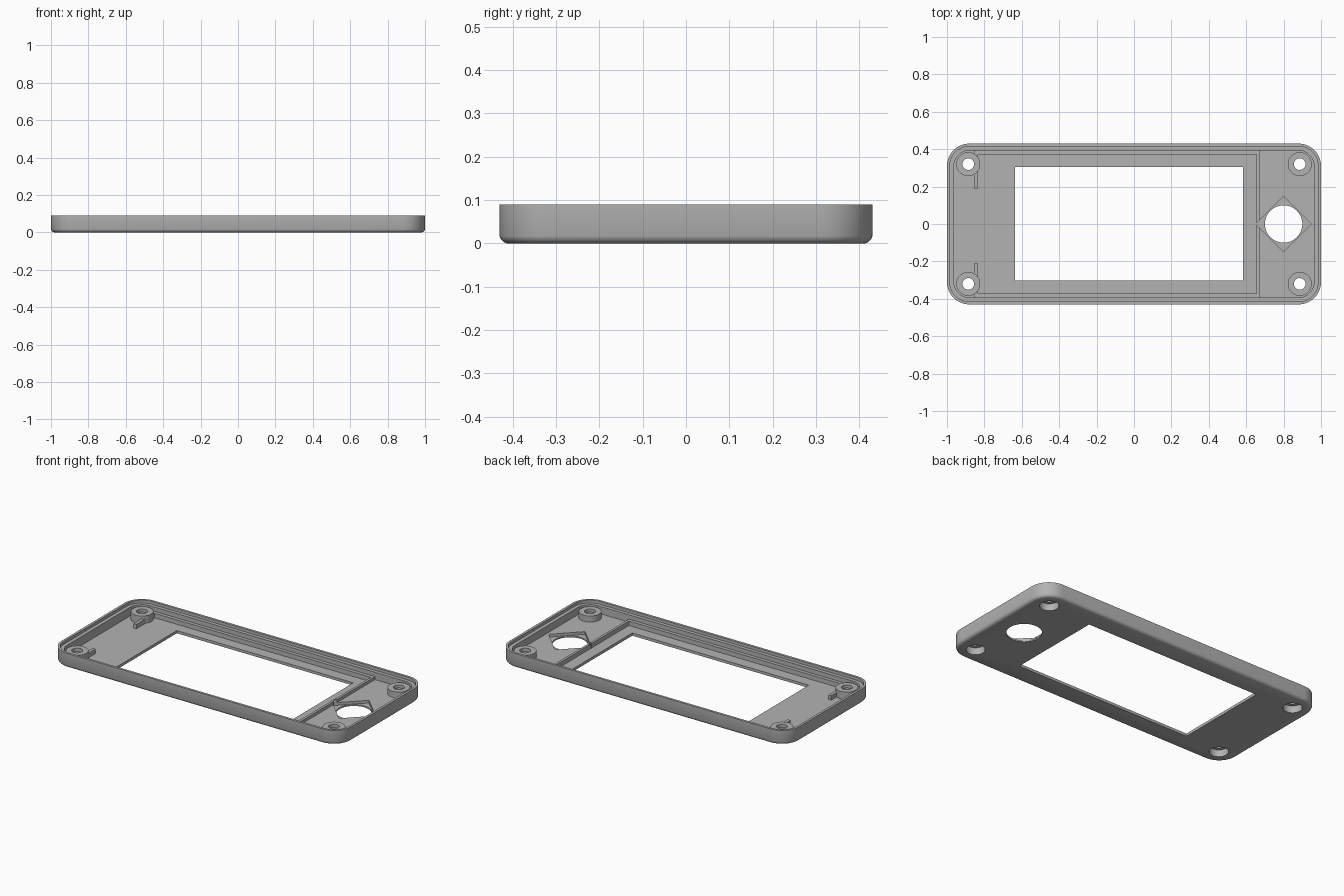
import bpy, bmesh, math

if "Cube" in bpy.data.objects:
    bpy.data.objects.remove(bpy.data.objects["Cube"], do_unlink=True)

grey = bpy.data.materials.new("plain grey")
grey.use_nodes = True
grey.diffuse_color = (0.45, 0.45, 0.45, 1)
grey.node_tree.nodes["Principled BSDF"].inputs["Base Color"].default_value = (0.45, 0.45, 0.45, 1)

HX, HY, CORNER, TOP = 1.0, 0.43, 0.12, 0.09
WALL = 0.037            # full wall thickness
LOW, HIGH = 0.017, 0.026  # floor heights left and right of the divider
RAIL = 0.045
BOSS_X, BOSS_Y, BOSS_TOP = 0.886, 0.32, 0.064


def rounded(x0, x1, y0, y1, r, steps=10):
    """Outline of a rounded rectangle, counter-clockwise."""
    pts = []
    corners = [(x1 - r, y1 - r), (x0 + r, y1 - r), (x0 + r, y0 + r), (x1 - r, y0 + r)]
    for q, (cx, cy) in enumerate(corners):
        for i in range(steps + 1):
            a = math.pi / 2 * (q + i / steps)
            pts.append((cx + r * math.cos(a), cy + r * math.sin(a)))
    return pts


def circle(x, y, r, n=48, turn=0.0):
    return [(x + r * math.cos(turn + math.tau * i / n),
             y + r * math.sin(turn + math.tau * i / n)) for i in range(n)]


def box(x0, x1, y0, y1):
    return [(x0, y0), (x1, y0), (x1, y1), (x0, y1)]


def loft(name, rings):
    """Solid through a list of (outline, z) rings, capped at both ends."""
    bm = bmesh.new()
    loops = [[bm.verts.new((x, y, z)) for x, y in outline] for outline, z in rings]
    for a, b in zip(loops, loops[1:]):
        for i in range(len(a)):
            j = (i + 1) % len(a)
            bm.faces.new((a[i], a[j], b[j], b[i]))
    bm.faces.new(loops[0][::-1])
    bm.faces.new(loops[-1])
    bmesh.ops.recalc_face_normals(bm, faces=bm.faces)
    mesh = bpy.data.meshes.new(name)
    bm.to_mesh(mesh)
    bm.free()
    mesh.materials.append(grey)
    obj = bpy.data.objects.new(name, mesh)
    bpy.context.collection.objects.link(obj)
    return obj


def combine(operation, outline, z0, z1):
    """Add a prism to the panel or cut it away."""
    tool = loft("tool", [(outline, z0), (outline, z1)])
    mod = panel.modifiers.new("shape", "BOOLEAN")
    mod.operation, mod.solver, mod.object = operation, "EXACT", tool
    bpy.context.view_layer.objects.active = panel
    bpy.ops.object.modifier_apply(modifier=mod.name)
    bpy.data.objects.remove(tool, do_unlink=True)


def cut(outline, z0, z1):
    combine("DIFFERENCE", outline, z0, z1)


def add(outline, z0, z1):
    combine("UNION", outline, z0, z1)


# Tray shell: rounded bottom edge, thin lip, ledge and inner wall
profile = [(0.016, 0), (0.009, 0.003), (0.003, 0.009), (0, 0.017), (0, TOP),
           (0.015, TOP), (0.015, 0.072), (WALL, 0.072), (WALL, HIGH)]
panel = loft("faceplate", [
    (rounded(-HX + d, HX - d, -HY + d, HY - d, CORNER - d), z) for d, z in profile])

# Lower floor of the screen compartment
inner = HY - WALL
cut(rounded(-HX + WALL, 0, -inner, inner, CORNER - WALL), LOW, 0.06)
cut(box(-0.5, 0.655, -0.372, 0.372), LOW, 0.06)

# Side rails, divider and short ribs
for s in (-1, 1):
    ys = sorted((s * 0.372, s * 0.403))
    add(box(-0.855, 0.67, *ys), 0.01, RAIL)
add(box(0.655, 0.67, -0.38, 0.38), 0.011, RAIL)
add(box(-0.855, -0.835, 0.19, 0.38), 0.011, RAIL)
add(box(-0.855, -0.835, -0.38, -0.21), 0.011, RAIL)

# Screw bosses, counterbored from below
for sx in (-1, 1):
    for sy in (-1, 1):
        x, y = sx * BOSS_X, sy * BOSS_Y
        add(circle(x, y, 0.064), 0.008, BOSS_TOP)
        cut(circle(x, y, 0.054), -0.05, 0.044)
        cut(circle(x, y, 0.031), -0.05, 0.15)

# Screen window, control hole and its diamond recess
cut(box(-0.635, 0.582, -0.302, 0.304), -0.05, 0.15)
cut(circle(0.8, 0, 0.148, 4), 0.009, 0.15)
cut(circle(0.8, 0, 0.1), -0.05, 0.15)

# Shading
bpy.ops.object.select_all(action="DESELECT")
panel.select_set(True)
bpy.context.view_layer.objects.active = panel
bpy.ops.object.shade_smooth_by_angle(angle=math.radians(30))
